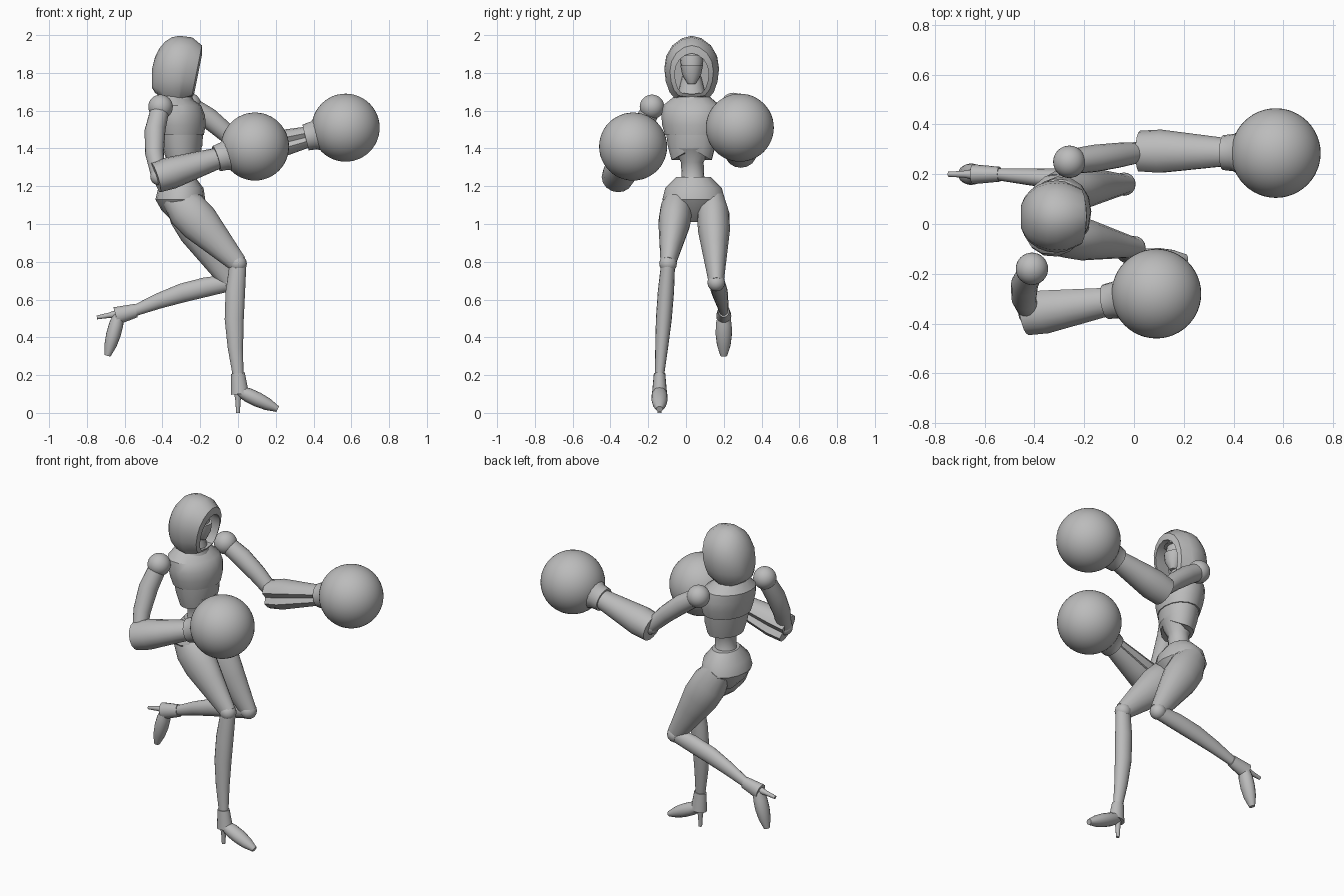
import bpy, bmesh
from math import cos, sin, pi, radians
from mathutils import Vector, Matrix

cube = bpy.data.objects.get("Cube")
if cube:
    bpy.data.objects.remove(cube, do_unlink=True)

COLOR = (0.5, 0.5, 0.5, 1)
grey = bpy.data.materials.new("plain grey")
grey.use_nodes = True
grey.diffuse_color = COLOR
grey.node_tree.nodes["Principled BSDF"].inputs["Base Color"].default_value = COLOR

SIDES = 16
ACROSS = Vector((0, 1, 0))
FORWARD = Vector((1, 0, 0))
UP = Vector((0, 0, 1))
STRAIGHT = Vector()
parts = []


def finish(name, bm):
    mesh = bpy.data.meshes.new(name)
    bmesh.ops.recalc_face_normals(bm, faces=bm.faces)
    bm.to_mesh(mesh)
    bm.free()
    mesh.materials.append(grey)
    obj = bpy.data.objects.new(name, mesh)
    bpy.context.collection.objects.link(obj)
    parts.append(obj)
    return obj


def ball(name, center, radius, segments=SIDES):
    bm = bmesh.new()
    bmesh.ops.create_uvsphere(bm, u_segments=segments, v_segments=segments // 2, radius=radius)
    bmesh.ops.translate(bm, verts=bm.verts, vec=center)
    return finish(name, bm)


def ellipse(angle):
    return cos(angle), sin(angle)


def cowl_outline(angle):
    # Pointed above, squarer below
    wide, high = ellipse(angle)
    power = 0.8 + 0.3 * high
    return (abs(wide) ** power if wide > 0 else -abs(wide) ** power), high


def loft(name, stations, axis, side=ACROSS, outline=ellipse, groove=None):
    """Skin capped rings given as (center, half width, half depth)."""
    bm = bmesh.new()
    axis = axis.normalized()
    side = (side - axis * side.dot(axis)).normalized()
    front = axis.cross(side)
    rings = []
    for center, width, depth in stations:
        ring = []
        for k in range(SIDES):
            wide, high = outline(2 * pi * k / SIDES)
            sink = 0.7 if k == groove else 1
            ring.append(bm.verts.new(center + (side * wide * width + front * high * depth) * sink))
        rings.append(ring)
    for low, high in zip(rings, rings[1:]):
        for k in range(SIDES):
            j = (k + 1) % SIDES
            bm.faces.new((low[k], low[j], high[j], high[k]))
    bm.faces.new(rings[0])
    bm.faces.new(rings[-1])
    return finish(name, bm)


def limb(name, start, end, radii, depth=1.0, bow=STRAIGHT, axis=None, **options):
    """Evenly spaced rings from start to end, bowed out in the middle."""
    start, end = Vector(start), Vector(end)
    stations = []
    for i, radius in enumerate(radii):
        t = i / (len(radii) - 1)
        stations.append((start.lerp(end, t) + bow * sin(pi * t), radius, radius * depth))
    return loft(name, stations, axis or end - start, **options)


# Torso: breastplate over ribs, narrow waist, pelvis
chest_side = Vector((0.3, 0.9, 0))
limb("breastplate", (-.3, .03, 1.47), (-.34, .03, 1.68), (.145, .16, .165, .155, .09),
     depth=0.8, bow=FORWARD * 0.01, axis=UP, side=chest_side)
ribs = limb("ribs", (-.29, .03, 1.34), (-.3, .03, 1.49), (.11, .13, .14),
            depth=0.8, axis=UP, side=chest_side)
for v in ribs.data.vertices:
    if v.co.z < 1.36 and v.co.x > -.29:
        # Arched lower front edge
        v.co.z += 0.06 * max(0, 1 - abs(v.co.y - .03) * 10)
limb("waist", (-.3, .04, 1.18), (-.29, .03, 1.4), (.09, .06, .06, .1), axis=UP)
limb("pelvis", (-.31, .04, 1.01), (-.3, .04, 1.25), (.04, .12, .165, .15, .09),
     depth=0.8, axis=UP)

# Head, face mask, brow plate and collar
limb("collar", (-.32, .03, 1.62), (-.31, .03, 1.78), (.11, .07, .05), depth=0.9, axis=UP)
limb("head", (-.28, .03, 1.8), (-.29, .03, 1.93), (.05, .06, .05), axis=UP)
limb("face_mask", (-.26, .03, 1.74), (-.27, .03, 1.84), (.02, .05, .06), axis=UP)
limb("brow_plate", (-.27, .03, 1.89), (-.28, .03, 1.95), (.06, .02), axis=UP)

# Cowl: domed back, rolled rim and hollow front
shape = [(-.31 - .15 * cos(a), .145 * sin(a) ** 0.9) for a in
         (pi / 2 * i / 6 for i in range(1, 7))]
shape += [(-.26, .14), (-.2, .115), (-.19, .09), (-.29, .1)]
hood = loft("hood", [(Vector((x, .03, 1.75 + w / 2)), w, w * 1.2) for x, w in shape],
            FORWARD, outline=cowl_outline)
for v in hood.data.vertices:
    if v.co.x > -.3:
        # Sweep the lower rim back
        v.co.x += 0.2 * (v.co.z - 1.9)

# Arms: shoulder, elbow, glove, bow of the upper arm, groove on the inner side
arms = {
    "right": ((-.41, -.18, 1.62), (-.42, -.36, 1.25), (.09, -.28, 1.41), FORWARD * -0.03, 0),
    "left": ((-.26, .25, 1.63), (.04, .29, 1.38), (.57, .285, 1.51), UP * 0.02, SIDES // 2),
}
for label, (shoulder, elbow, glove, bow, groove) in arms.items():
    hand = Vector(glove)
    cuff = Vector(elbow).lerp(hand, -0.03)
    wrist = Vector(elbow).lerp(hand, 0.6)
    ball(label + "_shoulder", shoulder, 0.065, 2 * SIDES)
    limb(label + "_upper_arm", shoulder, elbow, (.05, .055, .05, .04), bow=bow)
    ball(label + "_elbow", elbow, 0.045)
    limb(label + "_gauntlet", cuff, wrist, (.085, .09, .08, .07, .06), depth=0.95, groove=groove)
    limb(label + "_wrist_flare", wrist, wrist.lerp(hand, 0.4), (.07, .075, .1))
    ball(label + "_glove", glove, 0.18, 3 * SIDES)

# Legs: hip, knee, ankle, bow of the shin, tilt of the boot
legs = {
    "right": ((-.34, -.04, 1.15), (0, -.095, .79), (0, -.14, .2), FORWARD * -0.02, 0),
    "left": ((-.32, .14, 1.15), (-.04, .16, .69), (-.55, .2, .54), UP * 0.02, 80),
}
for label, (hip, knee, ankle, bow, tilt) in legs.items():
    limb(label + "_thigh", hip, knee, (.06, .085, .085, .07, .055, .04), depth=1.25)
    ball(label + "_knee", knee, 0.047)
    limb(label + "_shin", knee, ankle, (.037, .043, .042, .034, .024), depth=1.2, bow=bow)

    # High-heeled boot, laid out upright and then tilted about the ankle
    turn = Matrix.Rotation(radians(tilt), 3, "Y")

    def at(forward, up):
        return Vector(ankle) + turn @ Vector((forward, 0, up))

    across = {"side": ACROSS}
    limb(label + "_boot_ankle", at(0, .01), at(.01, -.1), (.03, .035, .04), depth=1.2, **across)
    limb(label + "_boot_foot", at(0, -.08), at(.21, -.18), (.03, .042, .043, .036, .018),
         depth=0.9, **across)
    limb(label + "_boot_heel", at(0, -.07), at(0, -.2), (.025, .014, .01), **across)

# Smooth shading with crisp creases
bpy.ops.object.select_all(action="DESELECT")
for obj in parts:
    obj.select_set(True)
bpy.context.view_layer.objects.active = parts[0]
bpy.ops.object.shade_smooth_by_angle(angle=radians(35))
